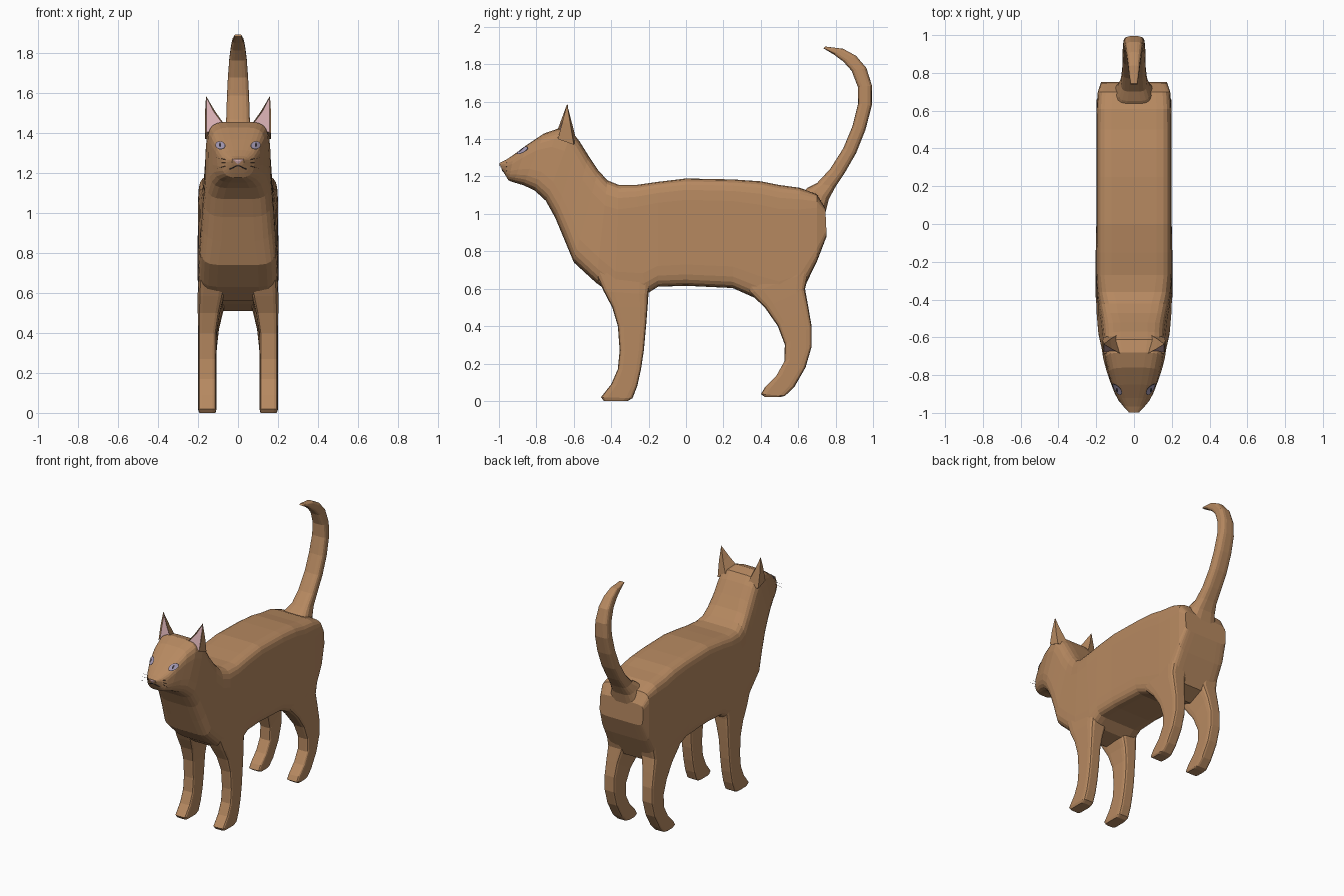
import bpy, bmesh, math
from mathutils import Vector
from mathutils.bvhtree import BVHTree


def material(name, r, g, b):
    m = bpy.data.materials.new(name)
    m.diffuse_color = (r, g, b, 1)
    return m


FUR = material("brown fur", 0.47, 0.25, 0.118)
PINK = material("soft pink", 0.68, 0.43, 0.45)
IRIS = material("lavender iris", 0.36, 0.31, 0.44)
DARK = material("dark detail", 0.03, 0.025, 0.03)


def finish(bm, name, mats, mirror=False):
    mesh = bpy.data.meshes.new(name)
    bm.to_mesh(mesh)
    bm.free()
    for m in mats:
        mesh.materials.append(m)
    ob = bpy.data.objects.new(name, mesh)
    bpy.context.collection.objects.link(ob)
    if mirror:
        mod = ob.modifiers.new("mirror", 'MIRROR')
        mod.use_mirror_merge = False
    return ob


def spow(v, p):
    return math.copysign(abs(v) ** p, v)


def loft(stations, seg=24, xc=None):
    """Rounded-box rings, each spanning two side-profile points.
    station: y1, z1, y2, z2, half width at 1, half width at 2, squareness"""
    bm = bmesh.new()
    rings = []
    for i, (y1, z1, y2, z2, w1, w2, n) in enumerate(stations):
        ring = []
        for k in range(seg):
            a = 2 * math.pi * (k + 0.5) / seg
            t = (1 - spow(math.sin(a), 2 / n)) / 2
            x = (w1 + (w2 - w1) * t) * spow(math.cos(a), 2 / n)
            x += xc[i] if xc else 0
            ring.append(bm.verts.new((x, y1 + (y2 - y1) * t, z1 + (z2 - z1) * t)))
        rings.append(ring)
    for r, s in zip(rings, rings[1:]):
        for k in range(seg):
            j = (k + 1) % seg
            bm.faces.new((r[k], r[j], s[j], s[k]))
    bm.faces.new(rings[0])
    bm.faces.new(rings[-1])
    bmesh.ops.recalc_face_normals(bm, faces=bm.faces)
    return bm


# Torso from rump to chest, then neck and head to the nose
torso = [
    (0.745, 1.03, 0.752, 0.88, 0.175, 0.175, 7),
    (0.70, 1.105, 0.70, 0.745, 0.192, 0.192, 8),
    (0.61, 1.14, 0.61, 0.56, 0.198, 0.198, 8),
    (0.50, 1.155, 0.50, 0.51, 0.2, 0.2, 8),
    (0.40, 1.175, 0.38, 0.545, 0.2, 0.2, 8),
    (0.25, 1.185, 0.25, 0.603, 0.2, 0.2, 8),
    (0.0, 1.19, 0.0, 0.615, 0.2, 0.2, 8),
    (-0.15, 1.172, -0.15, 0.61, 0.2, 0.204, 8),
    (-0.27, 1.155, -0.22, 0.565, 0.2, 0.204, 8),
    (-0.36, 1.156, -0.38, 0.56, 0.194, 0.204, 7),
]
neck_head = [
    (-0.42, 1.18, -0.48, 0.63, 0.183, 0.204, 6),
    (-0.47, 1.235, -0.60, 0.74, 0.17, 0.197, 6),
    (-0.52, 1.31, -0.65, 0.86, 0.164, 0.187, 5),
    (-0.57, 1.39, -0.70, 0.98, 0.16, 0.175, 5),
    (-0.61, 1.44, -0.75, 1.07, 0.16, 0.165, 5),
    (-0.68, 1.458, -0.81, 1.125, 0.155, 0.145, 4.5),
    (-0.76, 1.43, -0.87, 1.153, 0.14, 0.12, 4),
    (-0.85, 1.37, -0.92, 1.168, 0.118, 0.095, 3.5),
    (-0.92, 1.318, -0.948, 1.178, 0.09, 0.075, 3),
    (-0.965, 1.288, -0.962, 1.2, 0.06, 0.055, 3),
    (-0.998, 1.272, -0.985, 1.24, 0.032, 0.028, 3),
]
bm = loft(torso + neck_head)
skin = BVHTree.FromBMesh(bm)
finish(bm, "body_and_head", [FUR])

# Legs: front point, back point, inner and outer x per ring
front_leg = [
    (-0.44, 0.0, -0.31, 0.0, 0.112, 0.194),
    (-0.455, 0.02, -0.285, 0.015, 0.108, 0.2),
    (-0.40, 0.09, -0.26, 0.08, 0.108, 0.2),
    (-0.365, 0.17, -0.24, 0.17, 0.108, 0.2),
    (-0.355, 0.27, -0.225, 0.27, 0.108, 0.2),
    (-0.365, 0.40, -0.213, 0.40, 0.106, 0.2),
    (-0.395, 0.50, -0.205, 0.50, 0.09, 0.202),
    (-0.44, 0.585, -0.20, 0.57, 0.07, 0.203),
    (-0.49, 0.69, -0.18, 0.68, 0.06, 0.198),
]
hind_leg = [
    (0.42, 0.022, 0.50, 0.02, 0.112, 0.194),
    (0.40, 0.037, 0.53, 0.027, 0.108, 0.2),
    (0.42, 0.07, 0.58, 0.075, 0.108, 0.2),
    (0.48, 0.13, 0.64, 0.18, 0.108, 0.2),
    (0.525, 0.21, 0.672, 0.29, 0.108, 0.2),
    (0.528, 0.30, 0.672, 0.40, 0.106, 0.2),
    (0.49, 0.40, 0.655, 0.50, 0.095, 0.2),
    (0.42, 0.50, 0.637, 0.60, 0.07, 0.2),
    (0.34, 0.575, 0.66, 0.69, 0.06, 0.199),
    (0.28, 0.65, 0.69, 0.77, 0.06, 0.194),
]
for name, leg in (("front_legs", front_leg), ("hind_legs", hind_leg)):
    rings = [s[:4] + ((s[5] - s[4]) / 2,) * 2 + (6,) for s in leg]
    bm = loft(rings, 16, [(s[4] + s[5]) / 2 for s in leg])
    finish(bm, name, [FUR], mirror=True)

# Tail: inner edge point, outer edge point, half width
tail = [
    (0.60, 1.10, 0.74, 0.98, 0.12),
    (0.65, 1.14, 0.765, 1.08, 0.088),
    (0.70, 1.165, 0.80, 1.145, 0.07),
    (0.77, 1.24, 0.85, 1.22, 0.063),
    (0.84, 1.35, 0.91, 1.325, 0.061),
    (0.89, 1.47, 0.96, 1.45, 0.06),
    (0.92, 1.59, 0.994, 1.58, 0.056),
    (0.918, 1.68, 0.995, 1.685, 0.051),
    (0.885, 1.765, 0.965, 1.78, 0.044),
    (0.84, 1.815, 0.91, 1.845, 0.036),
    (0.79, 1.852, 0.84, 1.883, 0.028),
    (0.735, 1.885, 0.745, 1.895, 0.018),
]
finish(loft([s[:4] + (s[4], s[4], 3.5) for s in tail], 16), "tail", [FUR])

# Ears: curved pyramids with a pink hollow at the front
bm = bmesh.new()
tip = Vector((0.16, -0.636, 1.587))
base = [Vector(p) for p in ((0.065, -0.69, 1.44), (0.164, -0.685, 1.40),
                            (0.164, -0.60, 1.37), (0.085, -0.585, 1.39))]
rings = [[bm.verts.new(p.lerp(tip, t) + Vector((0.004, 0, 0)) * (t > 0))
          for p in base] for t in (0, 0.5)]
apex = bm.verts.new(tip)
bm.faces.new(rings[0])
for k in range(4):
    j = (k + 1) % 4
    bm.faces.new((rings[0][k], rings[0][j], rings[1][j], rings[1][k]))
    bm.faces.new((rings[1][k], rings[1][j], apex))
bmesh.ops.recalc_face_normals(bm, faces=bm.faces)
hollow = [f for f in bm.faces if f.normal.y < -0.6]
bmesh.ops.inset_region(bm, faces=hollow, thickness=0.007, depth=-0.008)
for f in hollow:
    f.material_index = 1
finish(bm, "ears", [FUR, PINK], mirror=True)


# Painted face details: outlines in front view dropped onto the head
def on_skin(x, z, lift):
    hit = skin.ray_cast(Vector((x, -2, z)), Vector((0, 1, 0)))
    if hit[0] is None:
        return Vector((x, -0.86, z))
    return hit[0] + hit[1] * lift


def plate(name, outline, mat, lift, mirror=True):
    bm = bmesh.new()
    n = len(outline)
    cx, cz = sum(p[0] for p in outline) / n, sum(p[1] for p in outline) / n
    mid = bm.verts.new(on_skin(cx, cz, lift))
    rim = [bm.verts.new(on_skin(x, z, lift)) for x, z in outline]
    for k in range(n):
        f = bm.faces.new((mid, rim[k], rim[(k + 1) % n]))
        f.normal_update()
        if f.normal.y > 0:
            f.normal_flip()
    finish(bm, name, [mat], mirror)


def oval(cx, cz, rx, rz, tilt, n=12):
    pts = []
    for k in range(n):
        a = 2 * math.pi * k / n
        u, v = rx * math.cos(a), rz * math.sin(a)
        pts.append((cx + u - v * tilt, cz + v + u * tilt))
    return pts


plate("eye_rims", oval(0.087, 1.338, 0.024, 0.019, 0.35), DARK, 0.003)
plate("eyes", oval(0.087, 1.338, 0.021, 0.016, 0.35), IRIS, 0.005)
plate("pupils", oval(0.087, 1.338, 0.005, 0.012, 0), DARK, 0.007)
plate("nose", [(-0.028, 1.268), (0.028, 1.268), (0, 1.246)], PINK, 0.004, False)
plate("mouth", [(0.0, 1.243), (0.045, 1.222), (0.045, 1.218), (0.0, 1.238)], DARK, 0.003)

# Whiskers: fine slivers on each cheek
bm = bmesh.new()
for i in range(3):
    z = 1.235 + i * 0.016
    root = on_skin(0.062, z, -0.002)
    end = Vector((0.112, root.y - 0.006, z + (i - 1) * 0.012))
    bm.faces.new([bm.verts.new(p) for p in
                  (root, end, root + Vector((0, 0, 0.003)))])
finish(bm, "whiskers", [DARK], mirror=True)
